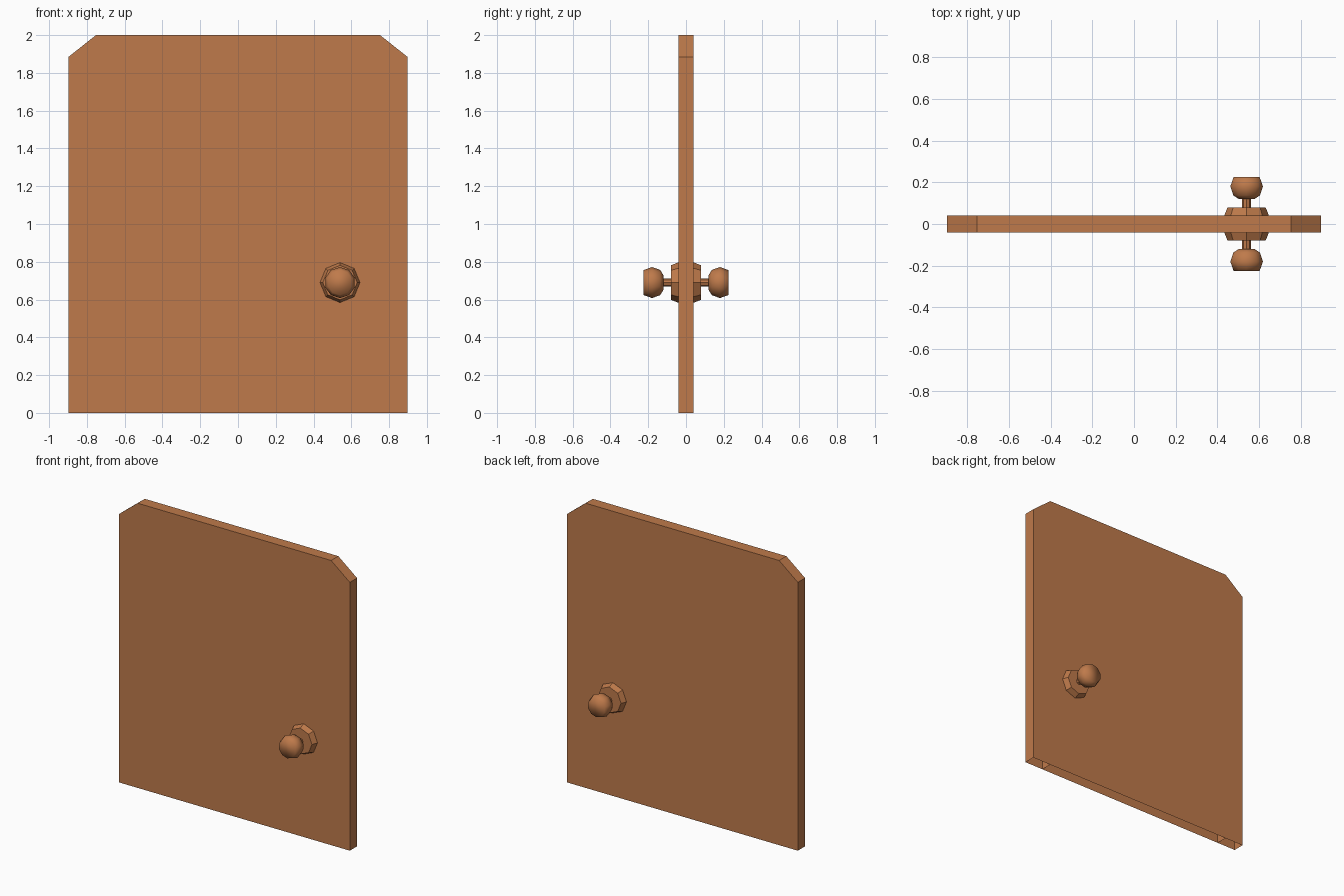
import bpy, bmesh, math

if "Cube" in bpy.data.objects:
    bpy.data.objects.remove(bpy.data.objects["Cube"])

wood = bpy.data.materials.new("warm_brown_wood")
wood.diffuse_color = (0.52, 0.195, 0.07, 1)
wood.use_nodes = True
wood.node_tree.nodes["Principled BSDF"].inputs["Base Color"].default_value = wood.diffuse_color

def make_object(name, bm):
    mesh = bpy.data.meshes.new(name)
    bm.to_mesh(mesh)
    bm.free()
    obj = bpy.data.objects.new(name, mesh)
    bpy.context.collection.objects.link(obj)
    mesh.materials.append(wood)
    return obj

# Door panel: hollow shell with clipped top corners, open underneath
W, INNER, H, CLIP, T = 0.897, 0.752, 2.0, 1.885, 0.04
outline = [(-W, 0), (W, 0), (W, CLIP), (INNER, H), (-INNER, H), (-W, CLIP)]
bm = bmesh.new()
front = [bm.verts.new((x, -T, z)) for x, z in outline]
back = [bm.verts.new((x, T, z)) for x, z in outline]
bm.faces.new(front)
bm.faces.new(back[::-1])
for i in range(1, 6):
    j = (i + 1) % 6
    bm.faces.new((front[j], front[i], back[i], back[j]))
make_object("door_panel", bm)

# Inner dividers, seen only through the open bottom
for side, x in (("left", -INNER), ("right", INNER)):
    bm = bmesh.new()
    bm.faces.new([bm.verts.new((x, y, z))
                  for y, z in ((-T, 0), (T, 0), (T, H), (-T, H))])
    make_object(side + "_divider", bm)

def turned(name, profile, sides, sign, smooth=False):
    """Turn a (radius, distance) profile about the y axis at the handle."""
    bm = bmesh.new()
    rings = []
    for r, d in profile:
        rings.append([bm.verts.new((0.54 + r * math.sin(a), sign * d, 0.69 + r * math.cos(a)))
                      for a in (2 * math.pi * k / sides for k in range(sides))])
    for lo, hi in zip(rings, rings[1:]):
        for k in range(sides):
            n = (k + 1) % sides
            bm.faces.new((lo[k], lo[n], hi[n], hi[k]))
    bm.faces.new(rings[0])
    bm.faces.new(rings[-1])
    bmesh.ops.recalc_face_normals(bm, faces=bm.faces[:])
    for f in bm.faces:
        f.smooth = smooth
    return make_object(name, bm)

# Rose, stem and knob on both faces of the door
for side, sign in (("front", -1), ("back", 1)):
    turned(side + "_rose", [(0.106, 0.0), (0.106, 0.043), (0.091, 0.08)], 8, sign)
    turned(side + "_stem", [(0.021, 0.07), (0.021, 0.14)], 8, sign)
    turned(side + "_knob", [(0.04, 0.12), (0.067, 0.137), (0.082, 0.18),
                            (0.066, 0.225)], 10, sign, smooth=True)
